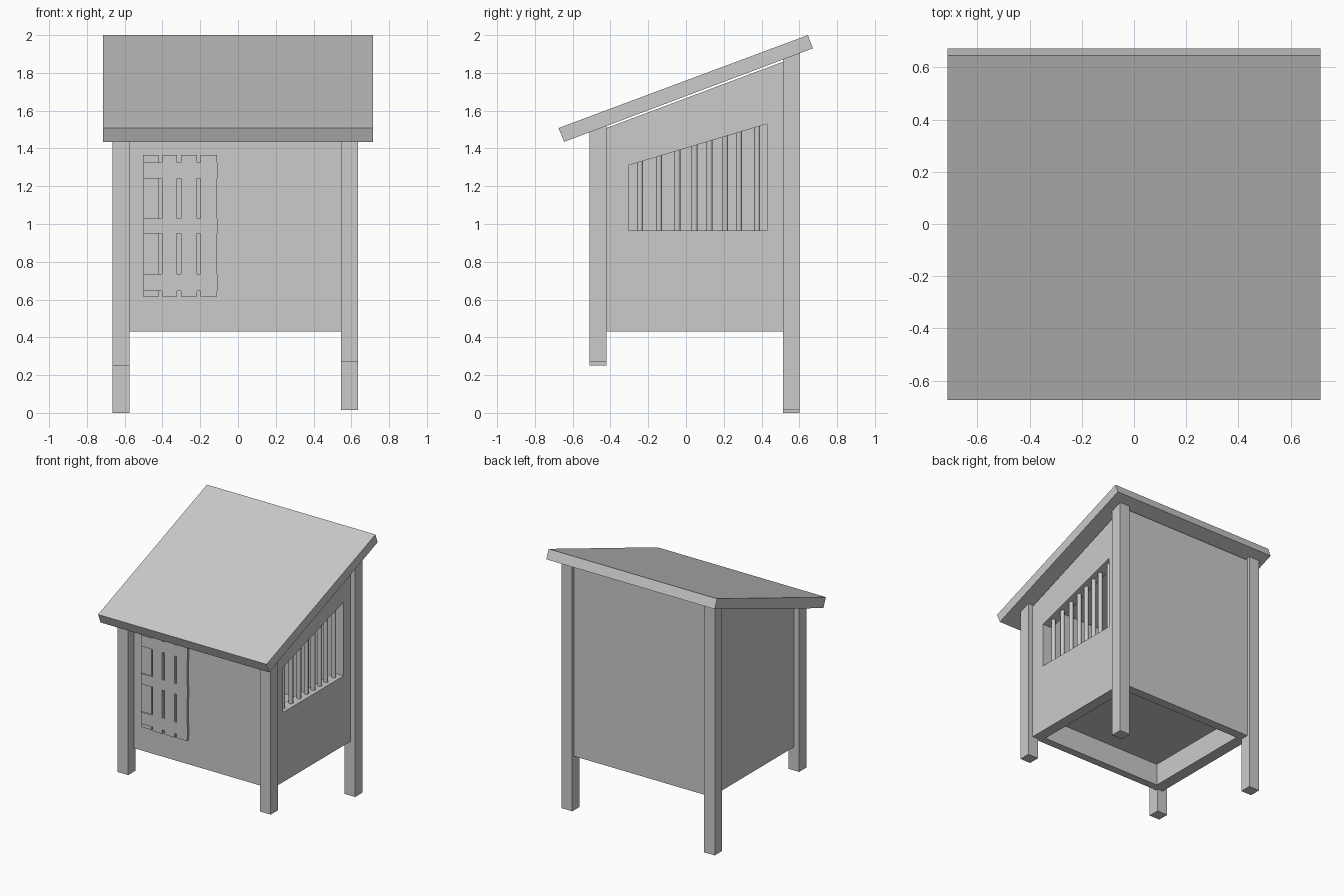
import bpy, bmesh

if "Cube" in bpy.data.objects:
    bpy.data.objects.remove(bpy.data.objects["Cube"])

def prism(name, profile, x0, x1):
    """Extrude a (y, z) profile along x."""
    bm = bmesh.new()
    face = bm.faces.new([bm.verts.new((x0, y, z)) for y, z in profile])
    new = bmesh.ops.extrude_face_region(bm, geom=[face])["geom"]
    bmesh.ops.translate(bm, vec=(x1 - x0, 0, 0),
                        verts=[v for v in new if isinstance(v, bmesh.types.BMVert)])
    bmesh.ops.recalc_face_normals(bm, faces=bm.faces)
    me = bpy.data.meshes.new(name)
    bm.to_mesh(me)
    bm.free()
    ob = bpy.data.objects.new(name, me)
    bpy.context.collection.objects.link(ob)
    return ob

def box(name, x0, x1, y0, y1, z0, z1):
    return prism(name, [(y0, z0), (y1, z0), (y1, z1), (y0, z1)], x0, x1)

def roof_z(y):
    """Height of the roof underside."""
    return 1.437 + (y + 0.645) * 0.3755

def sloped(name, x0, x1, y0, y1, z0, gap=0.0):
    """Upright piece whose top follows the roof slope."""
    return prism(name, [(y0, z0), (y1, z0), (y1, roof_z(y1) - gap), (y0, roof_z(y0) - gap)], x0, x1)

# Sloping roof slab
prism("roof", [(-0.675, 1.508), (-0.645, 1.435), (0.672, 1.93), (0.645, 2.0)], -0.715, 0.715)

# Four legs, each cut to its own length
for name, x, y, z in [("front_left_leg", -0.665, -0.51, 0.25), ("front_right_leg", 0.545, -0.51, 0.27),
                      ("back_left_leg", -0.665, 0.513, 0.0), ("back_right_leg", 0.545, 0.513, 0.015)]:
    sloped(name, x, x + 0.09, y, y + 0.088, z)

# Walls set in between the legs
L, R, F, B, GAP = -0.622, 0.595, -0.44, 0.58, 0.013
sloped("left_wall", L, L + 0.09, -0.43, 0.57, 0.43, GAP)
right_wall = sloped("right_wall", R - 0.085, R, -0.43, 0.57, 0.43, GAP)
sloped("front_wall", -0.59, 0.57, F, F + 0.06, 0.43, GAP)
sloped("back_wall", -0.59, 0.57, B - 0.07, B, 0.43, GAP)
box("floor", -0.57, 0.55, -0.41, 0.54, 0.60, 0.65)

# Window opening in the right wall
cutter = prism("window_cutter", [(-0.305, 0.965), (0.43, 0.965), (0.43, 1.53), (-0.305, 1.31)], 0.4, 0.7)
mod = right_wall.modifiers.new("window", 'BOOLEAN')
mod.operation = 'DIFFERENCE'
mod.solver = 'EXACT'
mod.object = cutter
bpy.context.view_layer.objects.active = right_wall
right_wall.select_set(True)
bpy.ops.object.modifier_apply(modifier=mod.name)
bpy.data.objects.remove(cutter)

# Round window bars
for i, y in enumerate([-0.243, -0.143, -0.046, 0.045, 0.124, 0.207, 0.28, 0.377]):
    z0, z1 = 0.955, 1.31 + (y + 0.305) * 0.30 + 0.01
    bpy.ops.mesh.primitive_cylinder_add(vertices=16, radius=0.016, depth=z1 - z0,
                                        location=(0.55, y, (z0 + z1) / 2))
    bpy.context.object.name = f"window_bar_{i + 1}"
    bpy.ops.object.shade_smooth_by_angle()

# Slatted door: upright slats joined by three cross boards
for i, (x0, x1, y) in enumerate([(-0.503, -0.418, -0.45), (-0.402, -0.322, -0.46),
                                 (-0.302, -0.217, -0.46), (-0.198, -0.112, -0.46)]):
    box(f"door_slat_{i + 1}", x0, x1, y, F + 0.01, 0.615, 1.365)
for i, (z0, z1) in enumerate([(0.645, 0.735), (0.95, 1.03), (1.24, 1.325)]):
    box(f"door_board_{i + 1}", -0.503, -0.108, -0.459, F + 0.01, z0, z1)
